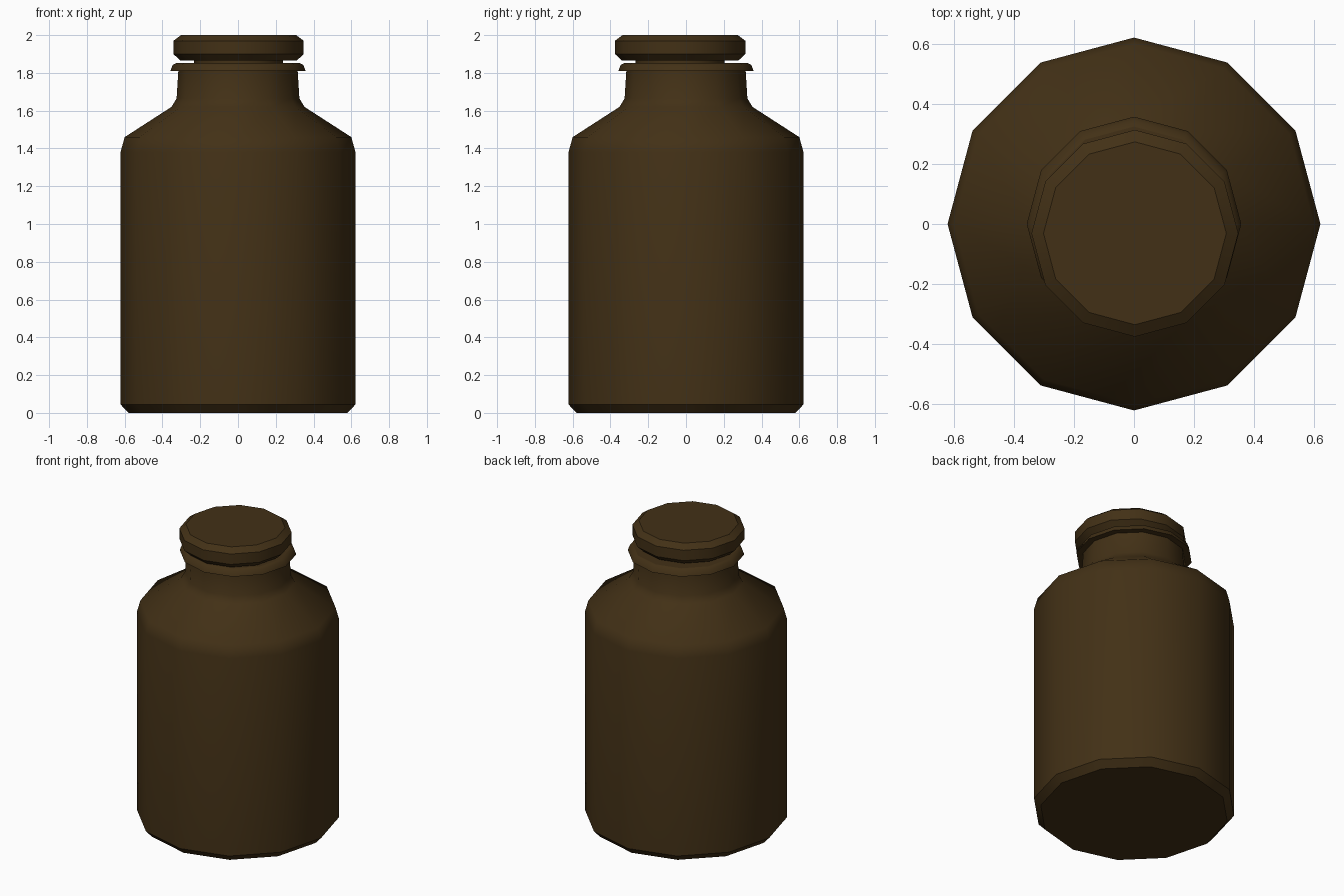
import bpy, bmesh
from math import cos, sin, tau

if "Cube" in bpy.data.objects:
    bpy.data.objects.remove(bpy.data.objects["Cube"])

SIDES = 12

glass = bpy.data.materials.new("dark_amber")
glass.diffuse_color = (0.055, 0.030, 0.008, 1)
glass.use_nodes = True
glass.node_tree.nodes["Principled BSDF"].inputs["Base Color"].default_value = glass.diffuse_color


def lathe(name, profile, centre=(0, 0), sharp=()):
    """Turn (radius, z) points around a vertical axis, closing both ends."""
    bm = bmesh.new()
    rings = [[bm.verts.new((centre[0] + r * cos(tau * i / SIDES),
                            centre[1] + r * sin(tau * i / SIDES), z))
              for i in range(SIDES)] for r, z in profile]
    for a, b in zip(rings, rings[1:]):
        for i in range(SIDES):
            j = (i + 1) % SIDES
            bm.faces.new((a[i], a[j], b[j], b[i]))
    bm.faces.new(rings[0][::-1])
    bm.faces.new(rings[-1])
    for f in bm.faces:
        f.smooth = True
    # hard creases on the chosen rings
    for k in sharp:
        for i in range(SIDES):
            bm.edges.get((rings[k][i], rings[k][(i + 1) % SIDES])).smooth = False
    mesh = bpy.data.meshes.new(name)
    bm.to_mesh(mesh)
    bm.free()
    mesh.materials.append(glass)
    obj = bpy.data.objects.new(name, mesh)
    bpy.context.collection.objects.link(obj)
    return obj


# Jar: chamfered base, straight wall, soft shoulder, neck and lipped rim
lathe("jar_body", [
    (0.58, 0), (0.622, 0.045), (0.622, 1.38), (0.60, 1.46),
    (0.352, 1.62), (0.325, 1.665), (0.316, 1.81),
    (0.358, 1.81), (0.346, 1.842), (0.325, 1.852), (0.23, 1.852),
], sharp=(0, 1, 6, 7, 9, 10))

# Stopper: narrow plug under a chamfered disc, sitting slightly off centre
lathe("stopper", [
    (0.236, 1.80), (0.236, 1.865), (0.308, 1.865),
    (0.345, 1.90), (0.345, 1.97), (0.305, 2.0),
], centre=(0.003, -0.031), sharp=range(6))
